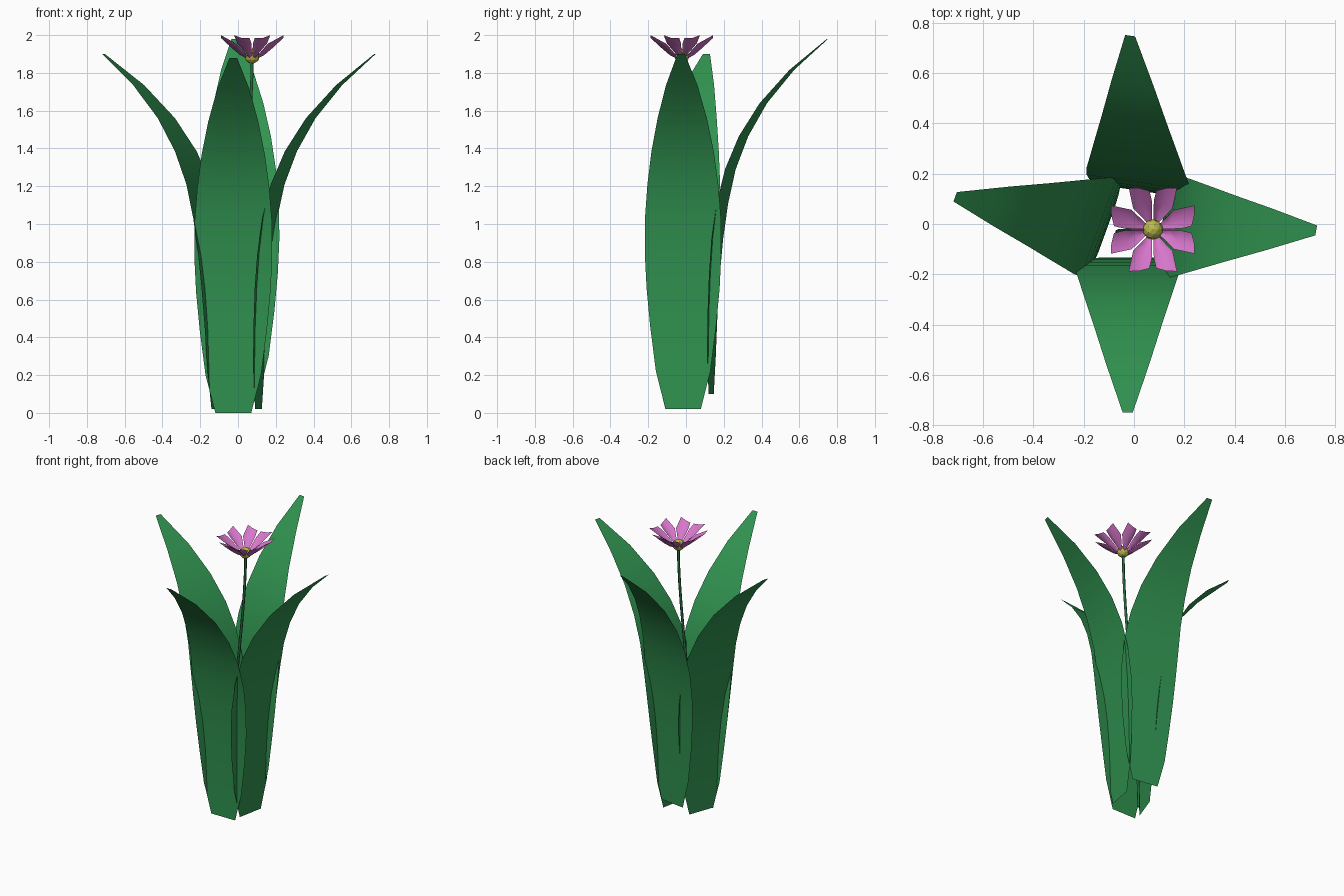
import bpy, bmesh
from math import sin, cos, radians
from mathutils import Vector

if "Cube" in bpy.data.objects:
    bpy.data.objects.remove(bpy.data.objects["Cube"])


def material(name, rgb):
    m = bpy.data.materials.new(name)
    m.diffuse_color = (*rgb, 1)
    m.use_nodes = True
    m.node_tree.nodes["Principled BSDF"].inputs["Base Color"].default_value = m.diffuse_color
    return m


GREEN = material("leaf_green", (0.03, 0.29, 0.08))
STEM = material("stem_green", (0.02, 0.14, 0.05))
PINK = material("petal_pink", (0.68, 0.18, 0.6))
YELLOW = material("centre_yellow", (0.5, 0.5, 0.07))


def polar(deg, r=1.0):
    return Vector((r * cos(radians(deg)), r * sin(radians(deg)), 0))


def sheet(name, patches, mat):
    """Thin surfaces, each a grid of rows of points."""
    bm = bmesh.new()
    for rows in patches:
        grid = [[bm.verts.new(p) for p in row] for row in rows]
        for a, b in zip(grid, grid[1:]):
            for i in range(len(a) - 1):
                bm.faces.new((a[i], a[i + 1], b[i + 1], b[i]))
    bmesh.ops.recalc_face_normals(bm, faces=bm.faces)
    for f in bm.faces:
        f.smooth = True
    me = bpy.data.meshes.new(name)
    bm.to_mesh(me)
    bm.free()
    me.materials.append(mat)
    ob = bpy.data.objects.new(name, me)
    bpy.context.collection.objects.link(ob)
    return ob


# Leaf profile: outward travel, height, half width
LEAF = [(0, 0, .095), (.003, .2, .147), (.008, .44, .178), (.018, .64, .197),
        (.033, .82, .206), (.06, 1.01, .205), (.102, 1.19, .191),
        (.172, 1.365, .168), (.277, 1.54, .133), (.427, 1.715, .085),
        (.617, 1.88, .02)]


def leaf(name, base, lean, facing):
    side = polar(facing + 90)
    rows = []
    for out, z, half in LEAF:
        c = Vector(base) + polar(lean, out) + Vector((0, 0, z))
        rows.append([c + side * half * t for t in (-1, -.5, 0, .5, 1)])
    sheet(name, [rows], GREEN)


# Four leaves: base centre, direction of lean, direction faced
leaf("front_leaf", (-.025, -.133, 0), -90, -90)
leaf("right_leaf", (.108, -.015, .02), -1, -11)
leaf("back_leaf", (.017, .133, .1), 93, 81.5)
leaf("left_leaf", (-.108, -.02, .02), 168, 160)

# Curved stem
cu = bpy.data.curves.new("stem", "CURVE")
cu.dimensions = "3D"
cu.bevel_depth = .009
cu.bevel_resolution = 1
cu.use_fill_caps = True
sp = cu.splines.new("BEZIER")
sp.bezier_points.add(1)
ends = [((-.065, -.03, .02), (-.065, -.03, -.3), (-.06, -.03, .6)),
        ((.075, -.02, 1.87), (.075, -.02, 1.4), (.075, -.02, 2.2))]
for bp, (co, left, right) in zip(sp.bezier_points, ends):
    bp.co, bp.handle_left, bp.handle_right = co, left, right
cu.materials.append(STEM)
bpy.context.collection.objects.link(bpy.data.objects.new("stem", cu))

# Eight cupped petals in mirrored pairs: (radius, angle, height) across each row
PETAL = [[(.02, 8, 1.875), (.02, 22, 1.87), (.02, 37, 1.875)],
         [(.07, 2, 1.92), (.07, 22, 1.895), (.07, 42, 1.92)],
         [(.115, 2, 1.955), (.115, 23, 1.93), (.115, 43, 1.955)],
         [(.155, 5, 1.985), (.175, 19, 1.985), (.192, 30, 2.0)]]
centre = Vector((.075, -.022, 0))
patches = []
for k in range(4):
    for s in (1, -1):
        patches.append([[centre + polar(90 * k + s * a, r) + Vector((0, 0, z))
                         for r, a, z in row] for row in PETAL])
sheet("petals", patches, PINK)

# Faceted flower centre
bpy.ops.mesh.primitive_ico_sphere_add(subdivisions=2, radius=.04,
                                      location=(.075, -.022, 1.888))
ob = bpy.context.object
ob.name = "flower_centre"
ob.data.materials.append(YELLOW)
